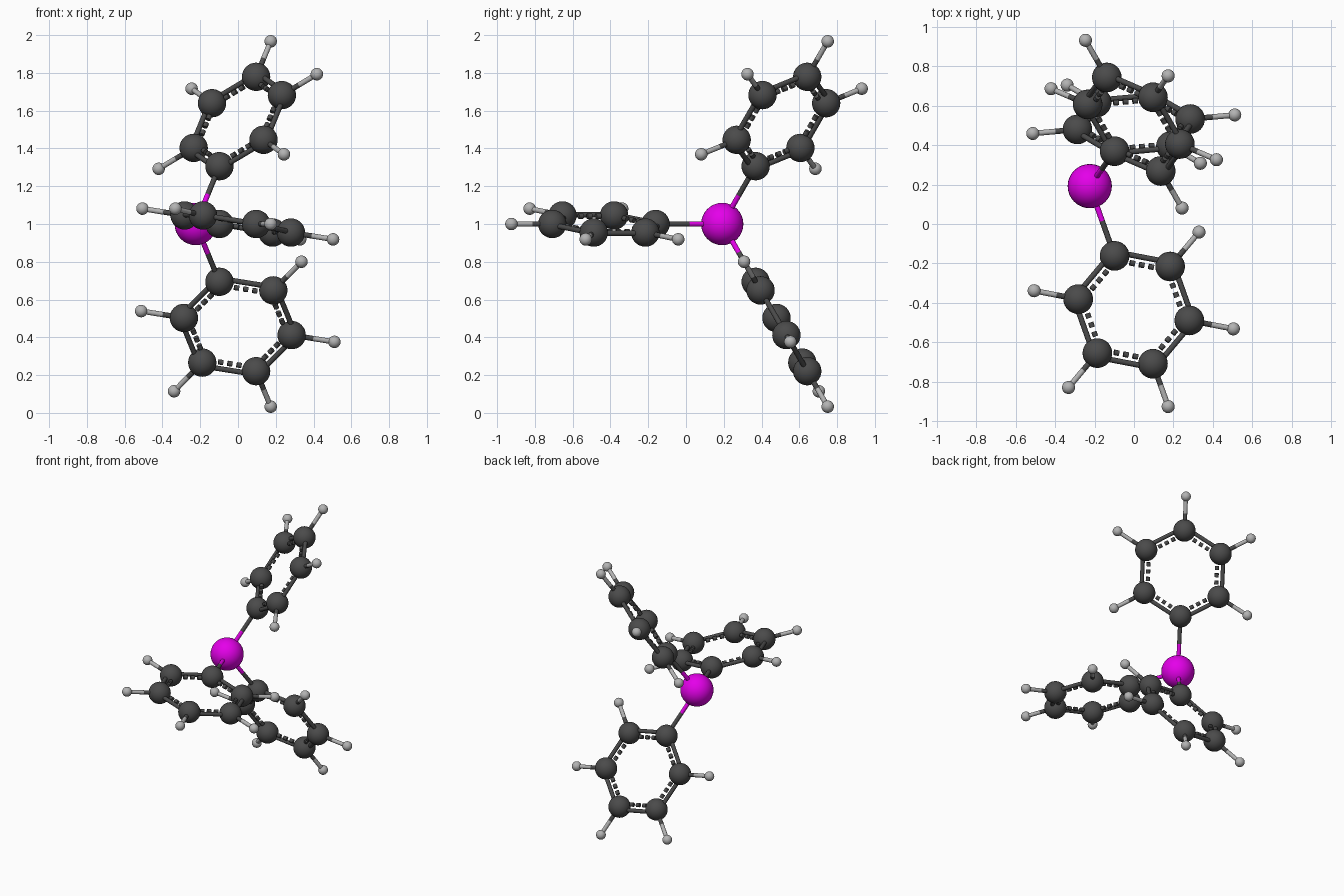
import bpy
from math import radians, sin, cos, sqrt
from mathutils import Vector

if "Cube" in bpy.data.objects:
    bpy.data.objects.remove(bpy.data.objects["Cube"])


def material(name, rgb):
    m = bpy.data.materials.new(name)
    m.diffuse_color = (*rgb, 1)
    m.use_nodes = True
    m.node_tree.nodes["Principled BSDF"].inputs["Base Color"].default_value = m.diffuse_color
    return m


MAGENTA = material("magenta", (0.78, 0.0, 0.82))
DARK = material("dark_grey", (0.07, 0.07, 0.07))
LIGHT = material("light_grey", (0.45, 0.45, 0.45))


def finish(name, mat):
    ob = bpy.context.object
    ob.name = name
    ob.data.materials.append(mat)
    bpy.ops.object.shade_smooth_by_angle(angle=radians(40))
    return ob


def ball(name, pos, r, mat):
    bpy.ops.mesh.primitive_uv_sphere_add(segments=32, ring_count=16, radius=r, location=pos)
    return finish(name, mat)


def rod(name, a, b, r, mat):
    d = b - a
    bpy.ops.mesh.primitive_cylinder_add(vertices=16, radius=r, depth=d.length, location=(a + b) / 2,
                                        rotation=d.to_track_quat('Z', 'Y').to_euler())
    return finish(name, mat)


def split_rod(name, a, b, r, mat_a, mat_b):
    mid = (a + b) / 2
    rod(name + "_inner", a, mid, r, mat_a)
    rod(name + "_outer", mid, b, r, mat_b)


R_CORE, R_CARBON, R_HYDROGEN = 0.112, 0.075, 0.033
R_BOND = 0.014
RING, RIM, REACH = 0.29, 0.52, 0.665    # carbon circle, hydrogen circle, core to ring centre
OFFSET = 0.02                           # half spacing of the double bonds

# Central atom
core = Vector((-0.224, 0.192, 1.0))
ball("central_atom", core, R_CORE, MAGENTA)

# Three six-sided rings around the x axis: name, turn about the axis, twist about own bond
for name, turn, twist in (("front_ring", 180, 10.4), ("upper_ring", 60, 38.6), ("lower_ring", -60, 0)):
    t, w = radians(turn), radians(twist)
    radial = Vector((0, cos(t), sin(t)))
    axis_x = Vector((1, 0, 0))
    out = (0.335 * axis_x + 0.942 * radial).normalized()
    tilt = (0.942 * axis_x - 0.335 * radial).normalized()
    tangent = axis_x.cross(radial)
    if name == "upper_ring":
        tangent = -Vector((0, 0.866, -0.5))
    elif name == "front_ring":
        tangent = Vector((0, 0, -1))
    side = tilt * cos(w) + tangent * sin(w)
    centre = core + out * REACH
    spokes = [-out * cos(radians(60 * i)) + side * sin(radians(60 * i)) for i in range(6)]
    carbons = [centre + s * RING for s in spokes]

    # Bond to the central atom
    split_rod(name + "_core_bond", core, carbons[0], R_BOND, MAGENTA, DARK)

    for i, (s, c) in enumerate(zip(spokes, carbons)):
        ball(f"{name}_carbon_{i}", c, R_CARBON, DARK)
        if i:
            h = centre + s * RIM
            ball(f"{name}_hydrogen_{i}", h, R_HYDROGEN, LIGHT)
            split_rod(f"{name}_hydrogen_bond_{i}", c, h, R_BOND, DARK, LIGHT)

        # Solid outer bond and dashed inner bond to the next carbon
        n = carbons[(i + 1) % 6]
        push = ((c + n) / 2 - centre).normalized() * OFFSET
        rod(f"{name}_solid_bond_{i}", c + push, n + push, R_BOND, DARK)
        for k in range(3):
            f = 0.33 + 0.17 * k
            rod(f"{name}_dash_{i}_{k}", c.lerp(n, f - 0.045) - push, c.lerp(n, f + 0.045) - push, R_BOND, DARK)
